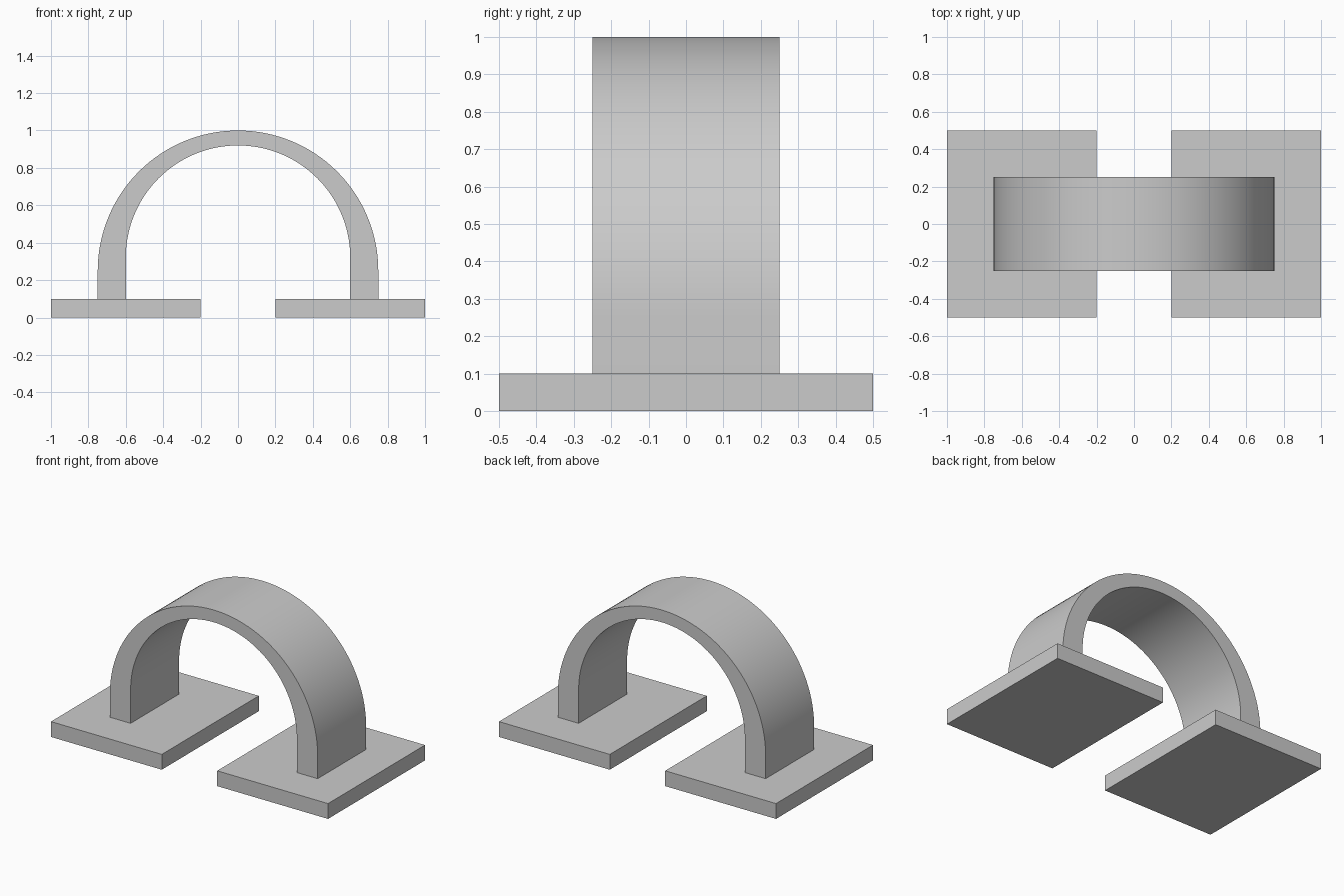
import bpy, bmesh
from math import sin, cos, pi, radians

cube = bpy.data.objects.get("Cube")
if cube:
    bpy.data.objects.remove(cube, do_unlink=True)

# Single plain grey
GREY = (0.6, 0.6, 0.6, 1)
grey = bpy.data.materials.new("plain_grey")
grey.use_nodes = True
grey.diffuse_color = GREY
grey.node_tree.nodes["Principled BSDF"].inputs["Base Color"].default_value = GREY

PLATE_TOP = 0.1
SEGMENTS = 64


def make_object(name, bm):
    bmesh.ops.recalc_face_normals(bm, faces=bm.faces)
    mesh = bpy.data.meshes.new(name)
    bm.to_mesh(mesh)
    bm.free()
    mesh.materials.append(grey)
    obj = bpy.data.objects.new(name, mesh)
    bpy.context.collection.objects.link(obj)
    return obj


def base_plate(name, side):
    bm = bmesh.new()
    bmesh.ops.create_cube(bm, size=1)
    bmesh.ops.scale(bm, verts=bm.verts, vec=(0.8, 1, PLATE_TOP))
    bmesh.ops.translate(bm, verts=bm.verts, vec=(side * 0.6, 0, PLATE_TOP / 2))
    return make_object(name, bm)


def arch_line(radius, centre_z):
    """Half circle with straight legs down to the plates, from +x to -x."""
    arc = [(radius * cos(pi * i / SEGMENTS), centre_z + radius * sin(pi * i / SEGMENTS))
           for i in range(SEGMENTS + 1)]
    return [(radius, PLATE_TOP)] + arc + [(-radius, PLATE_TOP)]


def arch(name, half_width):
    bm = bmesh.new()
    # The inner curve is centred higher, so the band thins towards the crown
    outer, inner = arch_line(0.75, 0.25), arch_line(0.6, 0.32)
    rings = []
    for (ox, oz), (ix, iz) in zip(outer, inner):
        rings.append([bm.verts.new(p) for p in (
            (ox, -half_width, oz), (ox, half_width, oz),
            (ix, half_width, iz), (ix, -half_width, iz))])
    for a, b in zip(rings, rings[1:]):
        for k in range(4):
            n = (k + 1) % 4
            bm.faces.new((a[k], a[n], b[n], b[k]))
    bm.faces.new(rings[0])
    bm.faces.new(rings[-1])
    return make_object(name, bm)


# Parts
base_plate("left_base_plate", 1)
base_plate("right_base_plate", -1)
band = arch("arch_band", 0.25)

bpy.ops.object.select_all(action="DESELECT")
band.select_set(True)
bpy.context.view_layer.objects.active = band
bpy.ops.object.shade_smooth_by_angle(angle=radians(30))
